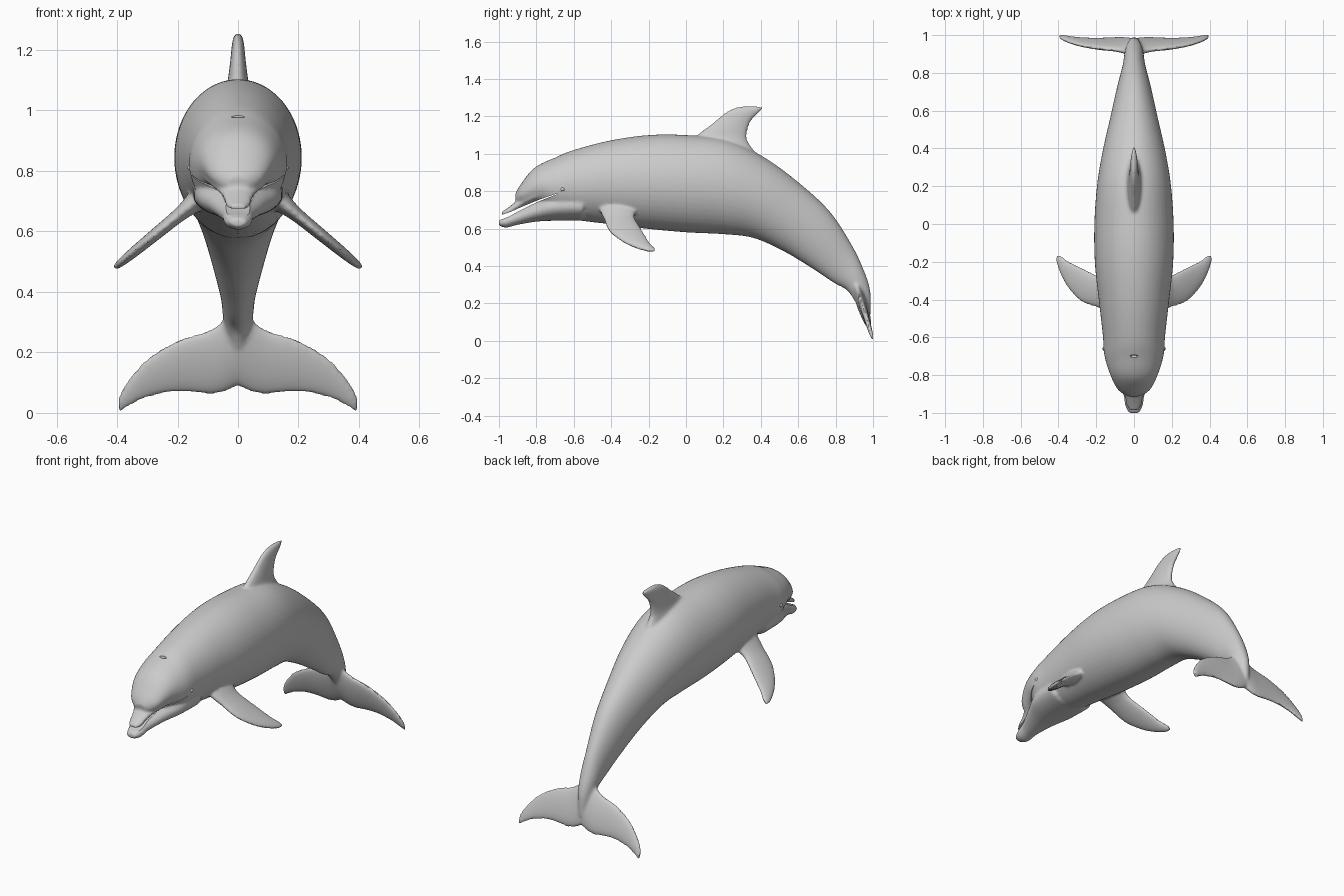
import bpy
import bmesh
from math import sin, cos, pi, radians
from mathutils import Vector

cube = bpy.data.objects.get("Cube")
if cube:
    bpy.data.objects.remove(cube, do_unlink=True)

skin = bpy.data.materials.new("soft grey skin")
skin.use_nodes = True
GREY = (0.6, 0.6, 0.6, 1)
skin.diffuse_color = GREY
skin.node_tree.nodes["Principled BSDF"].inputs["Base Color"].default_value = GREY


def finish(bm, name):
    bmesh.ops.recalc_face_normals(bm, faces=bm.faces)
    mesh = bpy.data.meshes.new(name)
    bm.to_mesh(mesh)
    bm.free()
    mesh.materials.append(skin)
    obj = bpy.data.objects.new(name, mesh)
    bpy.context.collection.objects.link(obj)
    return obj


def spline(rows, steps=6):
    """Smoothly interpolate rows of numbers."""
    out = []
    for i in range(len(rows) - 1):
        quad = [rows[max(i - 1, 0)], rows[i], rows[i + 1], rows[min(i + 2, len(rows) - 1)]]
        for s in range(steps):
            t = s / steps
            out.append([b + t / 2 * (c - a + t * (2*a - 5*b + 4*c - d + t * (3*(b - c) + d - a)))
                        for a, b, c, d in zip(*quad)])
    return out + [rows[-1]]


def loft(name, rows, section, sides=32):
    """Skin oval rings; section(row) gives both chord ends and the half thickness."""
    bm = bmesh.new()
    rings = []
    for row in spline(rows):
        a, b, thick = (Vector(v) for v in section(*row))
        mid, half = (a + b) / 2, (a - b) / 2
        angles = [2 * pi * k / sides for k in range(sides)]
        rings.append([bm.verts.new(mid + half * cos(t) + thick * sin(t)) for t in angles])
    for r, q in zip(rings, rings[1:]):
        for k in range(sides):
            n = (k + 1) % sides
            bm.faces.new((r[k], r[n], q[n], q[k]))
    bm.faces.new(rings[0])
    bm.faces.new(rings[-1])
    return finish(bm, name)


def ellipsoid(name, centre, size, tilt=0):
    bpy.ops.mesh.primitive_uv_sphere_add(segments=24, ring_count=12, location=centre,
                                         rotation=(tilt, 0, 0))
    obj = bpy.context.object
    obj.name, obj.scale = name, size
    obj.data.materials.append(skin)
    bpy.ops.object.shade_smooth()
    return obj


def upright(yt, zt, yb, zb, w):
    return (0, yt, zt), (0, yb, zb), (w, 0, 0)


# Body: back point, belly point and half width along the arched spine
body = loft("body", [
    (-.915, .78, -.905, .735, .035), (-.885, .835, -.87, .73, .085),
    (-.81, .925, -.79, .725, .125), (-.7, .98, -.69, .67, .157),
    (-.6, 1.02, -.58, .645, .165), (-.41, 1.07, -.42, .625, .185),
    (-.2, 1.1, -.22, .6, .207), (0, 1.1, 0, .58, .21),
    (.22, 1.075, .2, .57, .195), (.42, .98, .36, .55, .165),
    (.61, .84, .52, .48, .125), (.77, .69, .67, .39, .09),
    (.885, .515, .79, .31, .06), (.95, .38, .86, .27, .05),
    (.985, .27, .91, .2, .035), (.99, .15, .96, .12, .015)], upright, 48)

# Beak: upper and lower jaw
upper_jaw = loft("upper_jaw", [
    (-.988, .688, -.982, .668, .025), (-.96, .706, -.95, .675, .042),
    (-.9, .75, -.9, .70, .055), (-.83, .79, -.83, .735, .097),
    (-.75, .82, -.75, .76, .128), (-.66, .84, -.66, .79, .13)], upright)
lower_jaw = loft("lower_jaw", [
    (-1.0, .645, -1.0, .615, .028), (-.96, .67, -.96, .605, .047),
    (-.9, .70, -.9, .62, .058), (-.8, .75, -.8, .637, .1),
    (-.7, .79, -.7, .642, .14), (-.55, .8, -.55, .643, .15)], upright)

# Dorsal fin: height, leading edge, trailing edge, half thickness
dorsal_fin = loft("dorsal_fin", [
    (.95, -.02, .42, .05), (1.05, .02, .34, .045), (1.1, .06, .325, .034),
    (1.17, .15, .345, .025), (1.22, .21, .39, .02), (1.245, .26, .41, .014),
    (1.255, .3, .39, .008)],
    lambda z, f, b, w: ((0, f, z), (0, b, z), (w, 0, 0)))

# Flippers and tail flukes, mirrored left and right
limbs = []
for side, word in ((1, "left"), (-1, "right")):
    def flipper(x, lead, trail, w):
        z = .65 - .82 * (x - .2)
        return (side * x, lead, z), (side * x, trail, z), (side * w * .63, 0, w * .77)

    def fluke(x, lead, trail, w):
        top, low = .98 - .3 * (lead - .07), .98 - .3 * (trail - .07)
        return (side * x, top, lead), (side * x, low, trail), (0, w, w * .3)

    limbs.append(loft(word + "_flipper", [
        (.1, -.47, -.25, .045), (.16, -.455, -.27, .03), (.2, -.44, -.27, .023),
        (.28, -.41, -.23, .02), (.35, -.335, -.195, .017), (.39, -.26, -.165, .013),
        (.41, -.2, -.165, .008)], flipper))
    limbs.append(loft(word + "_fluke", [
        (0, .36, .09, .03), (.05, .305, .068, .026), (.1, .272, .062, .022),
        (.2, .24, .07, .018), (.3, .18, .05, .014), (.37, .1, .015, .011),
        (.398, .045, -.004, .007)], fluke))

# Blend all parts into one continuous skin
bpy.ops.object.select_all(action="DESELECT")
for part in [body, upper_jaw, lower_jaw, dorsal_fin] + limbs:
    part.select_set(True)
bpy.context.view_layer.objects.active = body
bpy.ops.object.join()
remesh = body.modifiers.new("blend", "REMESH")
remesh.mode, remesh.voxel_size = "VOXEL", .008
soften = body.modifiers.new("soften", "SMOOTH")
soften.factor, soften.iterations = .5, 8

# Mouth slit: a thin wedge, wide at the beak tip and closing at the cheek
bm = bmesh.new()
line = spline([(-1.03, .648, .014), (-.95, .674, .011), (-.88, .708, .007),
               (-.78, .752, .004), (-.69, .785, .002)])
outline = [(y, z + h) for y, z, h in line] + [(y, z - h) for y, z, h in reversed(line)]
face = bm.faces.new([bm.verts.new((-.3, y, z)) for y, z in outline])
extruded = bmesh.ops.extrude_face_region(bm, geom=[face])["geom"]
bmesh.ops.translate(bm, vec=(.6, 0, 0),
                    verts=[v for v in extruded if isinstance(v, bmesh.types.BMVert)])
mouth_cutter = finish(bm, "mouth_cutter")
blowhole_cutter = ellipsoid("blowhole_cutter", (0, -.7, .98), (.022, .008, .014))

for cutter in (mouth_cutter, blowhole_cutter):
    cutter.hide_render = True
    cut = body.modifiers.new("cut", "BOOLEAN")
    cut.operation, cut.object = "DIFFERENCE", cutter

bpy.ops.object.select_all(action="DESELECT")
body.select_set(True)
bpy.context.view_layer.objects.active = body
for modifier in list(body.modifiers):
    bpy.ops.object.modifier_apply(modifier=modifier.name)
for cutter in (mouth_cutter, blowhole_cutter):
    bpy.data.objects.remove(cutter, do_unlink=True)
body.data.materials.clear()
body.data.materials.append(skin)
bpy.ops.object.shade_smooth_by_angle(angle=radians(40))

# Eyes: small lids with an eyeball set into each
for side, word in ((1, "left"), (-1, "right")):
    ellipsoid(word + "_eyelid", (side * .152, -.66, .81), (.01, .024, .014), radians(15))
    ellipsoid(word + "_eyeball", (side * .157, -.66, .81), (.01, .012, .009))
